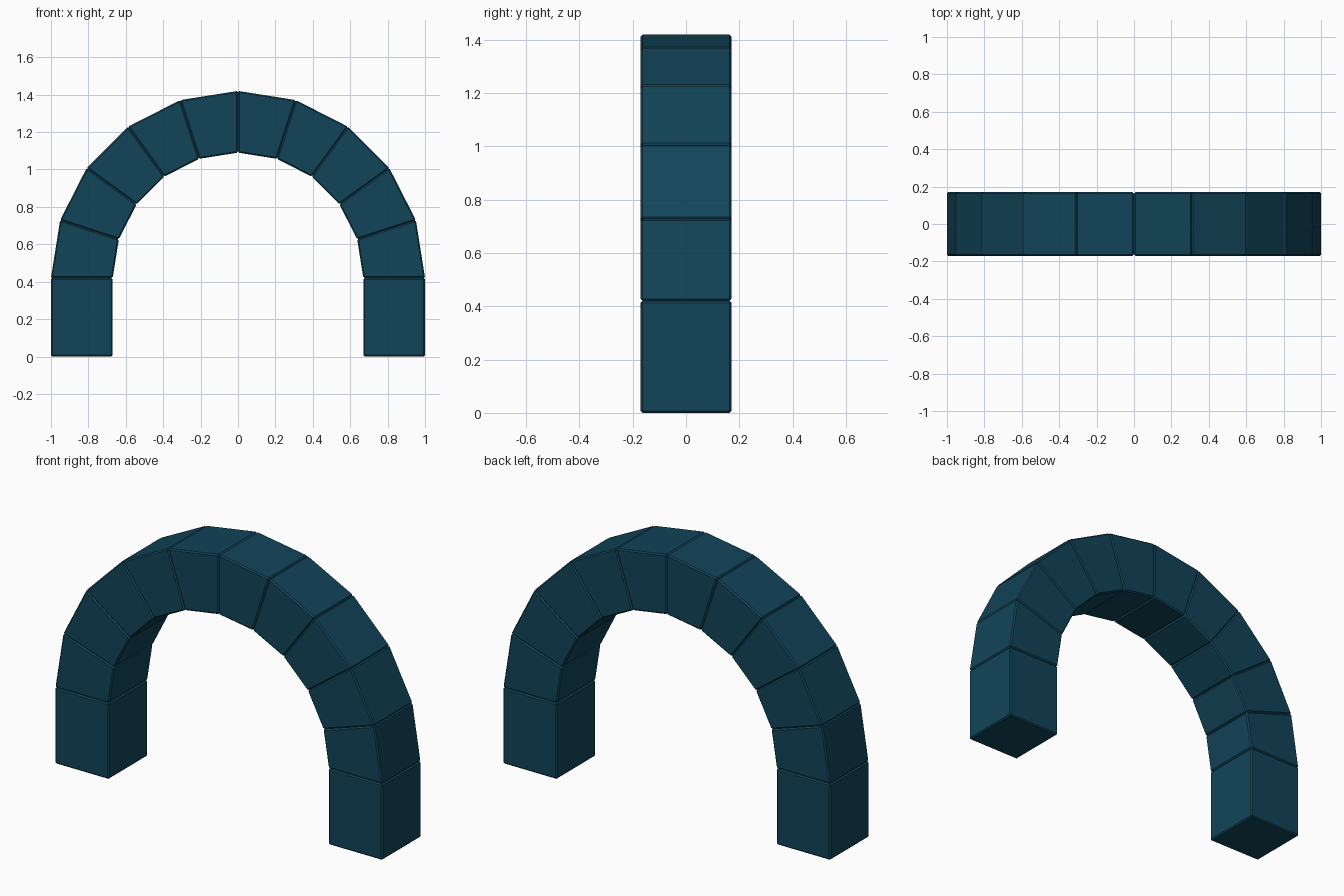
import bpy, bmesh, math

if "Cube" in bpy.data.objects:
    bpy.data.objects.remove(bpy.data.objects["Cube"])

SPRING = 0.42      # height where the curve begins
OUTER, INNER = 1.0, 0.67
HALF_DEPTH = 0.17
COUNT = 10         # wedge stones in the half circle

stone = bpy.data.materials.new("dark teal stone")
stone.diffuse_color = (0.0056, 0.0580, 0.0980, 1.0)
stone.use_nodes = True
stone.node_tree.nodes["Principled BSDF"].inputs["Base Color"].default_value = stone.diffuse_color


def block(name, profile):
    """Extrude an XZ outline through the depth and chamfer its edges."""
    bm = bmesh.new()
    face = bm.faces.new([bm.verts.new((x, -HALF_DEPTH, z)) for x, z in profile])
    ext = bmesh.ops.extrude_face_region(bm, geom=[face])
    new = [g for g in ext["geom"] if isinstance(g, bmesh.types.BMVert)]
    bmesh.ops.translate(bm, verts=new, vec=(0, 2 * HALF_DEPTH, 0))
    bmesh.ops.recalc_face_normals(bm, faces=bm.faces)
    me = bpy.data.meshes.new(name)
    bm.to_mesh(me)
    bm.free()
    me.materials.append(stone)
    ob = bpy.data.objects.new(name, me)
    bpy.context.collection.objects.link(ob)
    bev = ob.modifiers.new("chamfer", 'BEVEL')
    bev.width = 0.007
    bev.segments = 1
    bev.limit_method = 'NONE'
    return ob


def polar(r, a):
    return (r * math.cos(a), SPRING + r * math.sin(a))


# Upright leg blocks
for side, s in (("right", 1), ("left", -1)):
    block(side + "_leg", [(s * INNER, 0), (s * OUTER, 0),
                          (s * OUTER, SPRING), (s * INNER, SPRING)])

# Wedge stones of the arch
step = math.pi / COUNT
for i in range(COUNT):
    a, b = i * step, (i + 1) * step
    block(f"arch_stone_{i + 1}", [polar(INNER, a), polar(OUTER, a),
                                  polar(OUTER, b), polar(INNER, b)])
